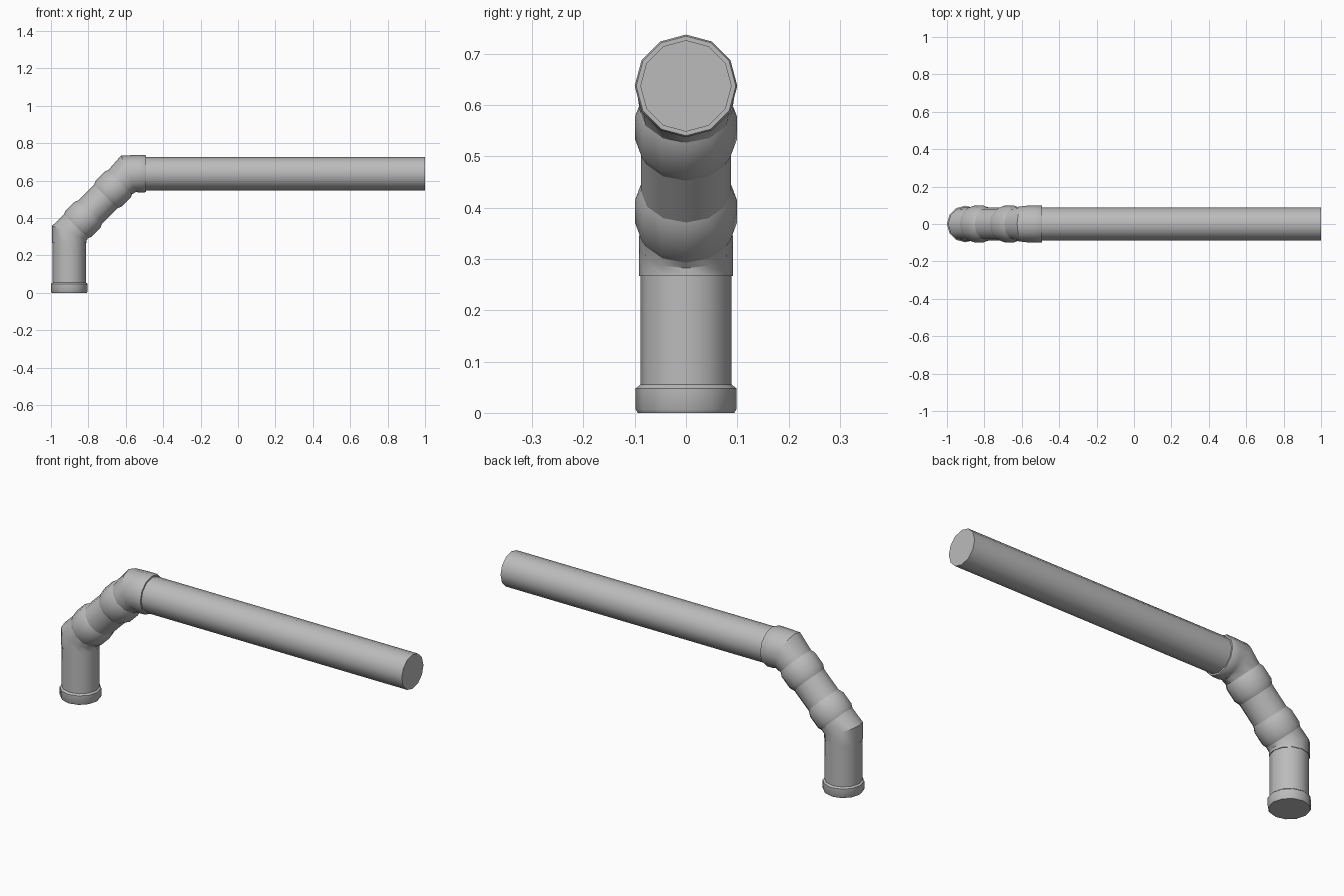
import bpy, bmesh, math
from mathutils import Vector

cube = bpy.data.objects.get("Cube")
if cube:
    bpy.data.objects.remove(cube, do_unlink=True)

grey = bpy.data.materials.new("pipe grey")
grey.use_nodes = True
COLOUR = (0.5, 0.5, 0.5, 1)
grey.diffuse_color = COLOUR
grey.node_tree.nodes["Principled BSDF"].inputs["Base Color"].default_value = COLOUR

SIDES = 12
LOW = Vector((-0.902, 0, 0.32))     # lower bend of the centre line
HIGH = Vector((-0.585, 0, 0.637))   # upper bend of the centre line
UP, DIAG, ALONG = 90, 45, 0         # pipe directions in degrees


def direction(deg):
    a = math.radians(deg)
    return Vector((math.cos(a), 0, math.sin(a)))


def straight(origin, deg, profile):
    """Sections along one pipe: (distance, radius) pairs."""
    return [(origin + direction(deg) * d, deg, r, 1) for d, r in profile]


def mitre(corner, deg_a, deg_b, r):
    """One slanted section where two pipe directions meet."""
    half = math.radians(abs(deg_a - deg_b) / 2)
    return [(corner, (deg_a + deg_b) / 2, r, 1 / math.cos(half))]


def sweep(name, sections):
    bm = bmesh.new()
    rings = []
    for centre, deg, r, stretch in sections:
        side = direction(deg + 90) * stretch
        ring = []
        for i in range(SIDES):
            a = math.tau * i / SIDES
            ring.append(bm.verts.new(centre + side * r * math.cos(a)
                                     + Vector((0, r * math.sin(a), 0))))
        rings.append(ring)
    for a, b in zip(rings, rings[1:]):
        for i in range(SIDES):
            j = (i + 1) % SIDES
            bm.faces.new((a[i], a[j], b[j], b[i]))
    bm.faces.new(rings[0])
    bm.faces.new(rings[-1])
    bmesh.ops.recalc_face_normals(bm, faces=bm.faces)
    mesh = bpy.data.meshes.new(name)
    bm.to_mesh(mesh)
    bm.free()
    mesh.materials.append(grey)
    obj = bpy.data.objects.new(name, mesh)
    bpy.context.collection.objects.link(obj)
    bpy.ops.object.select_all(action='DESELECT')
    obj.select_set(True)
    bpy.context.view_layer.objects.active = obj
    bpy.ops.object.shade_smooth_by_angle(angle=math.radians(32))


# Upright pipe with its foot collar
foot = Vector((LOW.x, 0, 0))
sweep("upright_pipe", straight(foot, UP, [(0.03, 0.089), (0.28, 0.089)]))
sweep("foot_collar", straight(foot, UP, [(0, 0.094), (0.007, 0.098), (0.048, 0.098), (0.055, 0.089)]))

# Lower elbow
sweep("lower_elbow", straight(foot, UP, [(0.267, 0.092)])
      + mitre(LOW, UP, DIAG, 0.092) + straight(LOW, DIAG, [(0.08, 0.09)]))

# Sloping pipe and its two raised rings
sweep("sloping_pipe", straight(LOW, DIAG, [(0.06, 0.088), (0.4, 0.088)]))
for name, start in (("lower_ring", 0.045), ("upper_ring", 0.275)):
    sweep(name, straight(LOW, DIAG, [(start, 0.088), (start + 0.025, 0.099),
                                     (start + 0.09, 0.099), (start + 0.115, 0.088)]))

# Upper elbow with a wider socket around the long pipe
sweep("upper_elbow", straight(HIGH, DIAG, [(-0.07, 0.09)])
      + mitre(HIGH, DIAG, ALONG, 0.097)
      + straight(HIGH, ALONG, [(0.05, 0.1), (0.087, 0.1), (0.093, 0.097)]))

# Long level pipe
sweep("long_pipe", straight(HIGH, ALONG, [(0.06, 0.089), (1 - HIGH.x, 0.089)]))
